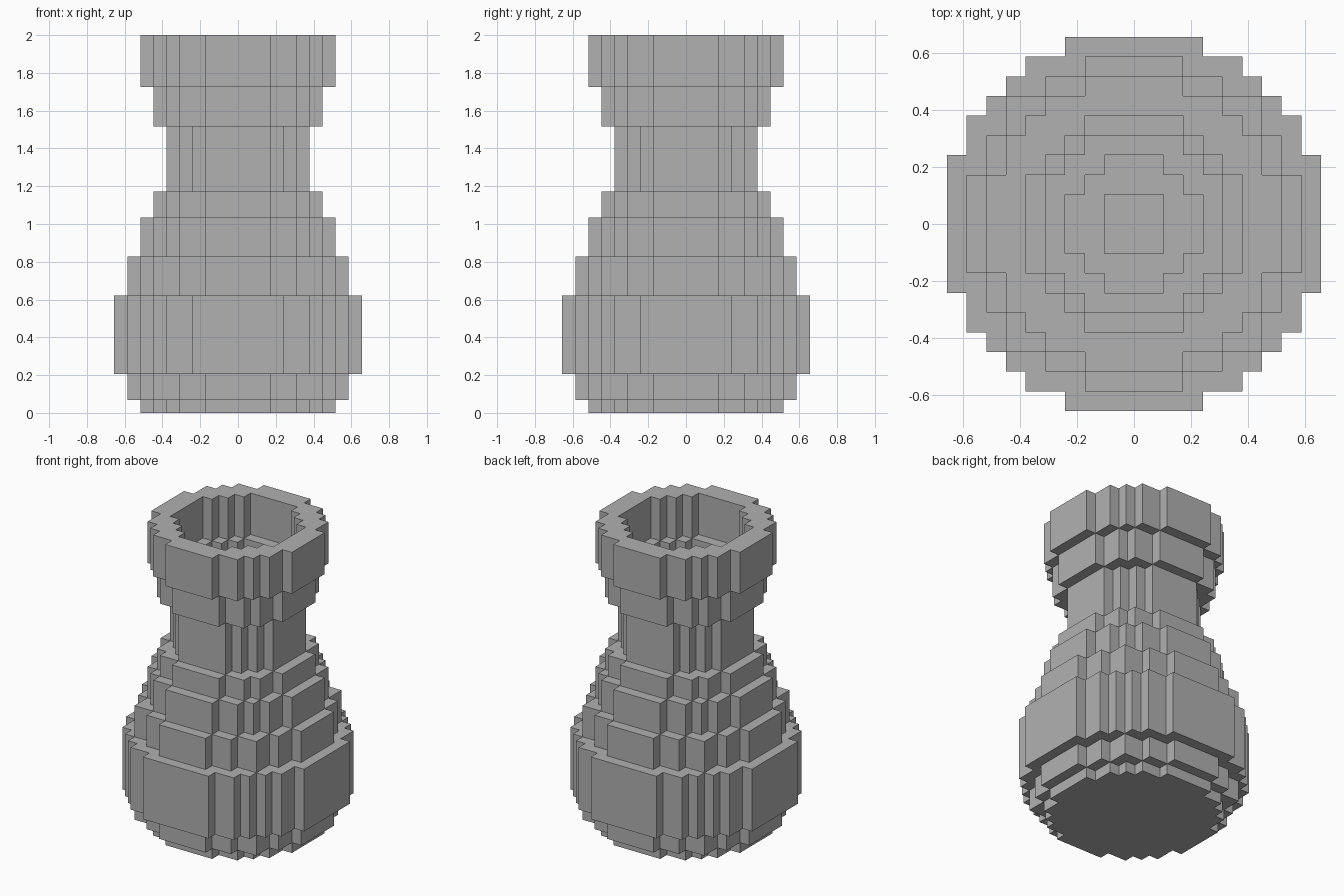
import bpy
import bmesh
from mathutils import Vector

if "Cube" in bpy.data.objects:
    bpy.data.objects.remove(bpy.data.objects["Cube"], do_unlink=True)

LAYERS = 29
UNIT = 2 / LAYERS
REACH = 10

clay = bpy.data.materials.new("grey_clay")
clay.use_nodes = True
clay.diffuse_color = (0.44, 0.44, 0.44, 1)
bsdf = next(n for n in clay.node_tree.nodes if n.type == "BSDF_PRINCIPLED")
bsdf.inputs["Base Color"].default_value = clay.diffuse_color

# Outer disc radius of each tier and the layer where the tier ends
TIERS = [(7, 1), (8, 3), (9, 9), (8, 12), (7, 15), (6, 17), (5, 22), (6, 25), (7, 29)]
WALL = 2
FLOOR = 2


def outer_radius(k):
    return next(r for r, end in TIERS if k < end)


def in_disc(i, j, r):
    return i * i + j * j <= (r + 0.5) ** 2


def hollow(i, j, k):
    # Small dimple in the floor, then a cavity that follows the outside
    if k < FLOOR:
        return k == FLOOR - 1 and in_disc(i, j, 1)
    return in_disc(i, j, outer_radius(k) - WALL)


def solid(i, j, k):
    return 0 <= k < LAYERS and in_disc(i, j, outer_radius(k)) and not hollow(i, j, k)


def block_face(bm, centre, axis, sign):
    # One square side of a block, wound to face outwards
    u, v = Vector((0, 0, 0)), Vector((0, 0, 0))
    u[(axis + 1) % 3] = 0.5
    v[(axis + 2) % 3] = 0.5 * sign
    n = Vector((0, 0, 0))
    n[axis] = 0.5 * sign
    corners = [centre + n + a * u + b * v for a, b in ((-1, -1), (1, -1), (1, 1), (-1, 1))]
    bm.faces.new([bm.verts.new(c * UNIT) for c in corners])


def build_section(name, start, end):
    bm = bmesh.new()
    span = range(-REACH, REACH + 1)
    for k in range(start, end):
        for i in span:
            for j in span:
                if not solid(i, j, k):
                    continue
                for axis in range(3):
                    for sign in (-1, 1):
                        near = [i, j, k]
                        near[axis] += sign
                        if not solid(*near):
                            block_face(bm, Vector((i, j, k + 0.5)), axis, sign)
    # Weld the blocks and merge coplanar squares into clean steps
    bmesh.ops.remove_doubles(bm, verts=bm.verts, dist=UNIT / 100)
    bmesh.ops.dissolve_limit(bm, angle_limit=0.01, verts=bm.verts, edges=bm.edges)
    mesh = bpy.data.meshes.new(name)
    bm.to_mesh(mesh)
    bm.free()
    mesh.materials.append(clay)
    bpy.context.collection.objects.link(bpy.data.objects.new(name, mesh))


# Stacked sections of the vase
build_section("foot", 0, 3)
build_section("belly", 3, 9)
build_section("shoulder", 9, 17)
build_section("neck", 17, 22)
build_section("rim", 22, LAYERS)
